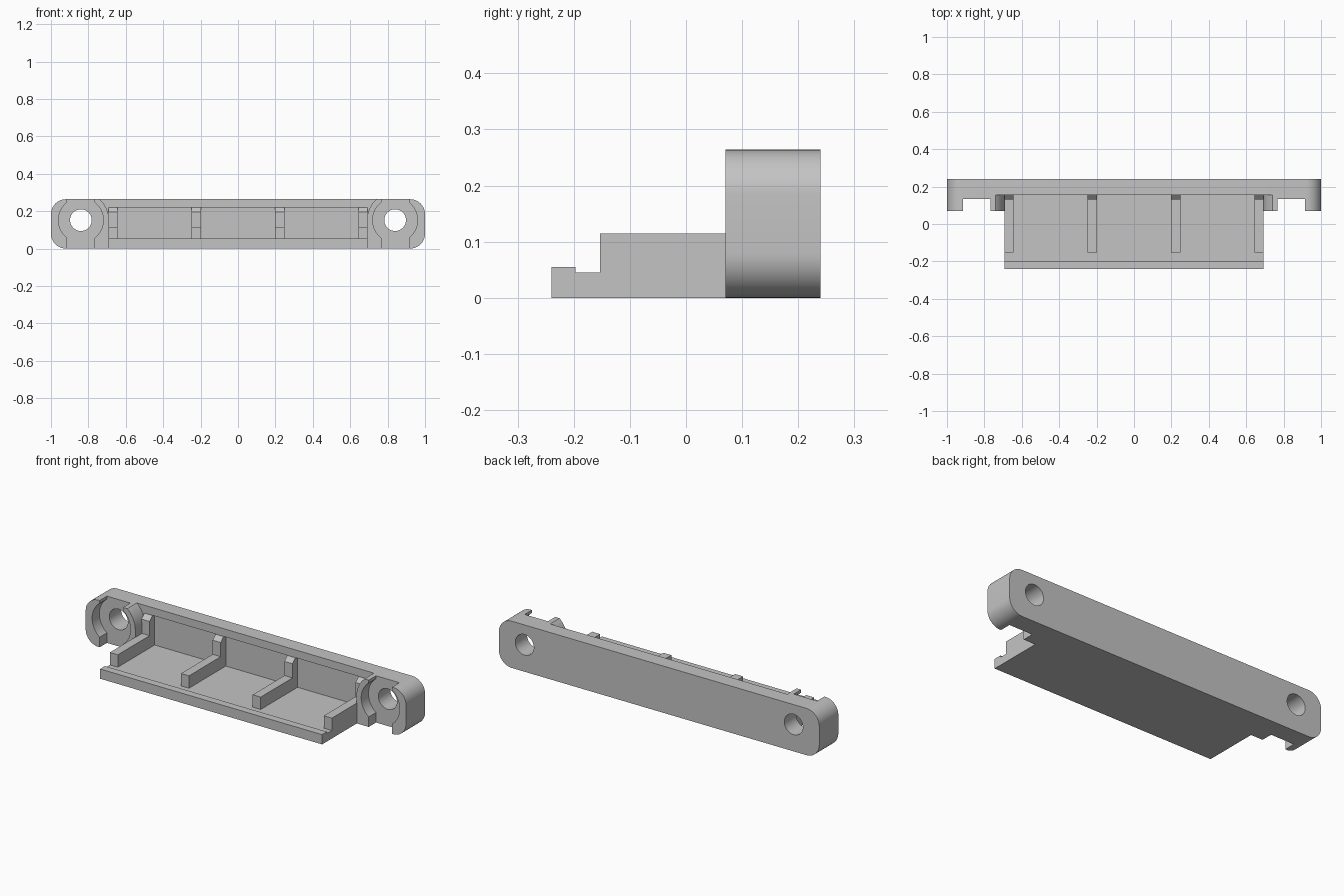
import bpy, bmesh
from math import sin, cos, pi, radians
from mathutils import Vector

if "Cube" in bpy.data.objects:
    bpy.data.objects.remove(bpy.data.objects["Cube"], do_unlink=True)

grey = bpy.data.materials.new("plain grey")
grey.use_nodes = True
colour = (0.55, 0.55, 0.55, 1)
grey.diffuse_color = colour
grey.node_tree.nodes["Principled BSDF"].inputs["Base Color"].default_value = colour

HEIGHT = 0.264
HOLE_X, HOLE_Z = 0.84, 0.152
FLOOR_HALF = 0.693
FRONT, WALL, BACK = 0.07, 0.155, 0.24


def prism(name, outline, start, end, axis="y"):
    """Extrude an outline: (x, z) along y, or (y, z) along x."""
    bm = bmesh.new()
    place = (lambda a, b: (a, start, b)) if axis == "y" else (lambda a, b: (start, a, b))
    face = bm.faces.new([bm.verts.new(place(a, b)) for a, b in outline])
    moved = bmesh.ops.extrude_face_region(bm, geom=[face])["geom"]
    shift = Vector((0, end - start, 0)) if axis == "y" else Vector((end - start, 0, 0))
    bmesh.ops.translate(bm, vec=shift, verts=[v for v in moved if isinstance(v, bmesh.types.BMVert)])
    bmesh.ops.recalc_face_normals(bm, faces=bm.faces)
    mesh = bpy.data.meshes.new(name)
    bm.to_mesh(mesh)
    bm.free()
    mesh.materials.append(grey)
    obj = bpy.data.objects.new(name, mesh)
    bpy.context.collection.objects.link(obj)
    return obj


def arc(cx, cz, r, a0, a1, steps):
    angles = [radians(a0 + (a1 - a0) * i / steps) for i in range(steps + 1)]
    return [(cx + r * cos(a), cz + r * sin(a)) for a in angles]


def circle(cx, cz, r, steps=64):
    return arc(cx, cz, r, 0, 360, steps)[:-1]


def rect(x0, x1, z0, z1):
    return [(x0, z0), (x1, z0), (x1, z1), (x0, z1)]


def combine(target, tool, operation):
    mod = target.modifiers.new("combine", "BOOLEAN")
    mod.operation, mod.solver, mod.object = operation, "EXACT", tool
    bpy.context.view_layer.objects.active = target
    bpy.ops.object.modifier_apply(modifier=mod.name)
    bpy.data.objects.remove(tool, do_unlink=True)


# Long back plate with rounded corners
R = 0.08
right_side = arc(1 - R, R, R, -90, 0, 12) + arc(1 - R, HEIGHT - R, R, 0, 90, 12)
left_side = [(-x, z) for x, z in reversed(right_side)]
body = prism("bracket_body", right_side + left_side, WALL, BACK)

# Tray floor with a raised front lip
floor = [(-0.24, 0), (-0.24, 0.055), (-0.197, 0.055), (-0.197, 0.045), (0.2, 0.045), (0.2, 0)]
combine(body, prism("floor", floor, -FLOOR_HALF, FLOOR_HALF, "x"), "UNION")

# Screw mounts, rounded over on the inner side
boss_arc = [p for p in arc(HOLE_X, HOLE_Z, 0.15, 90, 180, 32) if p[1] < HEIGHT]
boss_top = (HOLE_X - (0.15 ** 2 - (HEIGHT - HOLE_Z) ** 2) ** 0.5, HEIGHT)
mount = right_side + [boss_top] + boss_arc + [(HOLE_X - 0.15, 0)]
for side in (-1, 1):
    combine(body, prism("mount", [(side * x, z) for x, z in mount], FRONT, WALL + 0.0), "UNION")

# Shallow recess in the wall behind the tray
combine(body, prism("recess", rect(-0.689, 0.689, 0.045, 0.22), 0.12, 0.175), "DIFFERENCE")

# Round pockets, vertical slots and screw holes
for side in (-1, 1):
    x = side * HOLE_X
    combine(body, prism("pocket", circle(x, HOLE_Z, 0.12), 0, 0.135), "DIFFERENCE")
    combine(body, prism("slot", rect(x - 0.073, x + 0.073, -0.1, 0.4), 0, 0.135), "DIFFERENCE")
    combine(body, prism("hole", circle(x, HOLE_Z, 0.058, 48), 0, 0.4), "DIFFERENCE")

# Ribs with a chamfered upright against the wall
rib = [(-0.153, 0.045), (-0.153, 0.115), (0.13, 0.115), (0.13, 0.195),
       (0.155, 0.219), (0.175, 0.219), (0.175, 0.045)]
parts = [body]
for i, x in enumerate((-0.668, -0.224, 0.224, 0.668)):
    parts.append(prism(f"rib_{i + 1}", rib, x - 0.025, x + 0.025, "x"))

# Smooth the round surfaces, keep the edges sharp
for obj in parts:
    bpy.ops.object.select_all(action="DESELECT")
    obj.select_set(True)
    bpy.context.view_layer.objects.active = obj
    bpy.ops.object.shade_smooth_by_angle(angle=radians(30))
